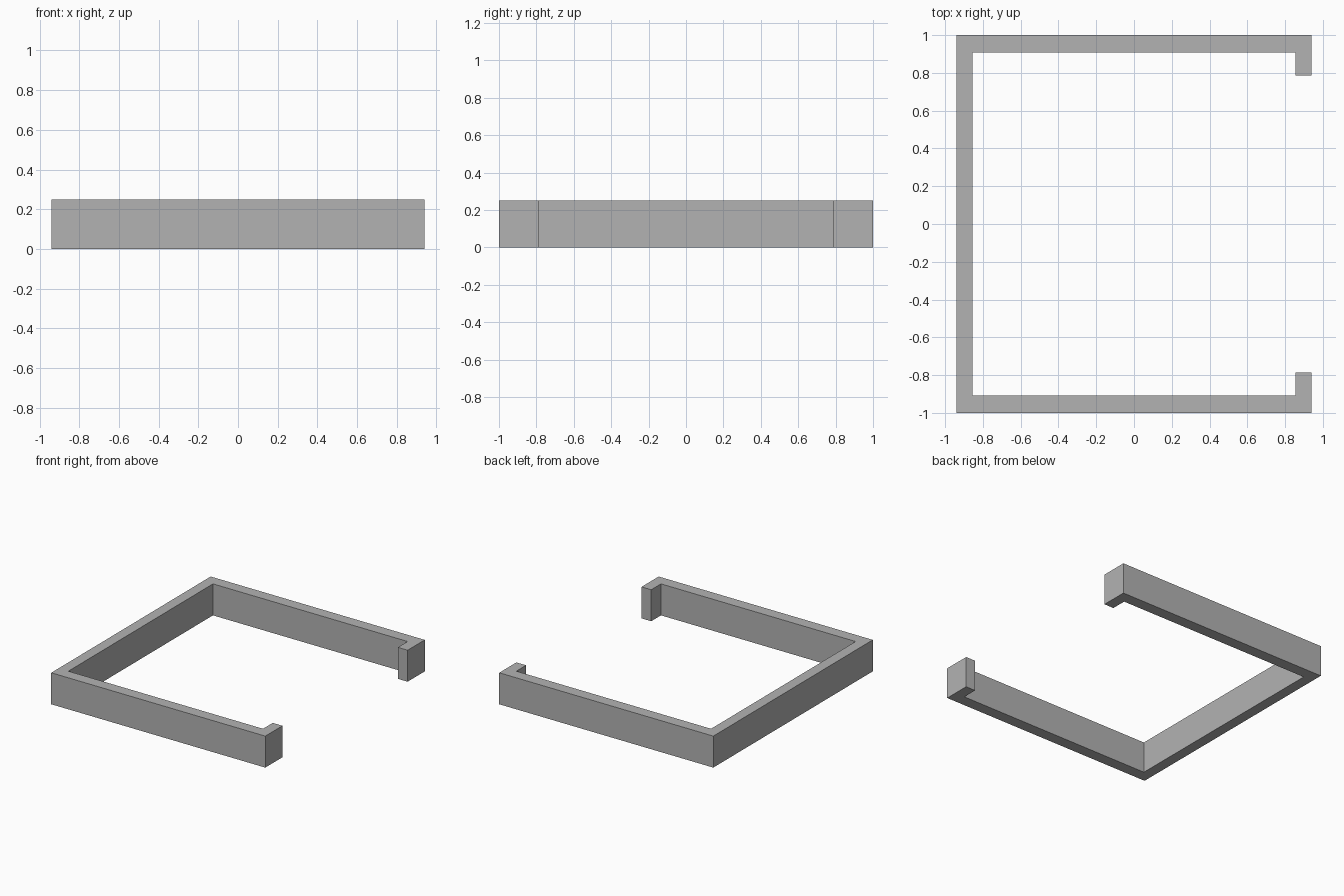
import bpy
import bmesh

cube = bpy.data.objects.get("Cube")
if cube:
    bpy.data.objects.remove(cube, do_unlink=True)

HEIGHT = 0.25

# Plain grey material
grey = bpy.data.materials.new("plain_grey")
grey.use_nodes = True
colour = (0.45, 0.45, 0.45, 1)
grey.diffuse_color = colour
grey.node_tree.nodes["Principled BSDF"].inputs["Base Color"].default_value = colour

# Half of the channel outline, mirrored across y = 0
half = [(-0.94, 1.0), (0.94, 1.0), (0.94, 0.785),
        (0.855, 0.785), (0.855, 0.907), (-0.855, 0.907)]
outline = half + [(x, -y) for x, y in reversed(half)]

# Extrude the outline into the channel frame
bm = bmesh.new()
base = bm.faces.new([bm.verts.new((x, y, 0)) for x, y in outline])
result = bmesh.ops.extrude_face_region(bm, geom=[base], use_keep_orig=True)
top = [v for v in result["geom"] if isinstance(v, bmesh.types.BMVert)]
bmesh.ops.translate(bm, vec=(0, 0, HEIGHT), verts=top)
bmesh.ops.recalc_face_normals(bm, faces=bm.faces)

mesh = bpy.data.meshes.new("channel_frame")
bm.to_mesh(mesh)
bm.free()
mesh.materials.append(grey)
frame = bpy.data.objects.new("channel_frame", mesh)
bpy.context.collection.objects.link(frame)
